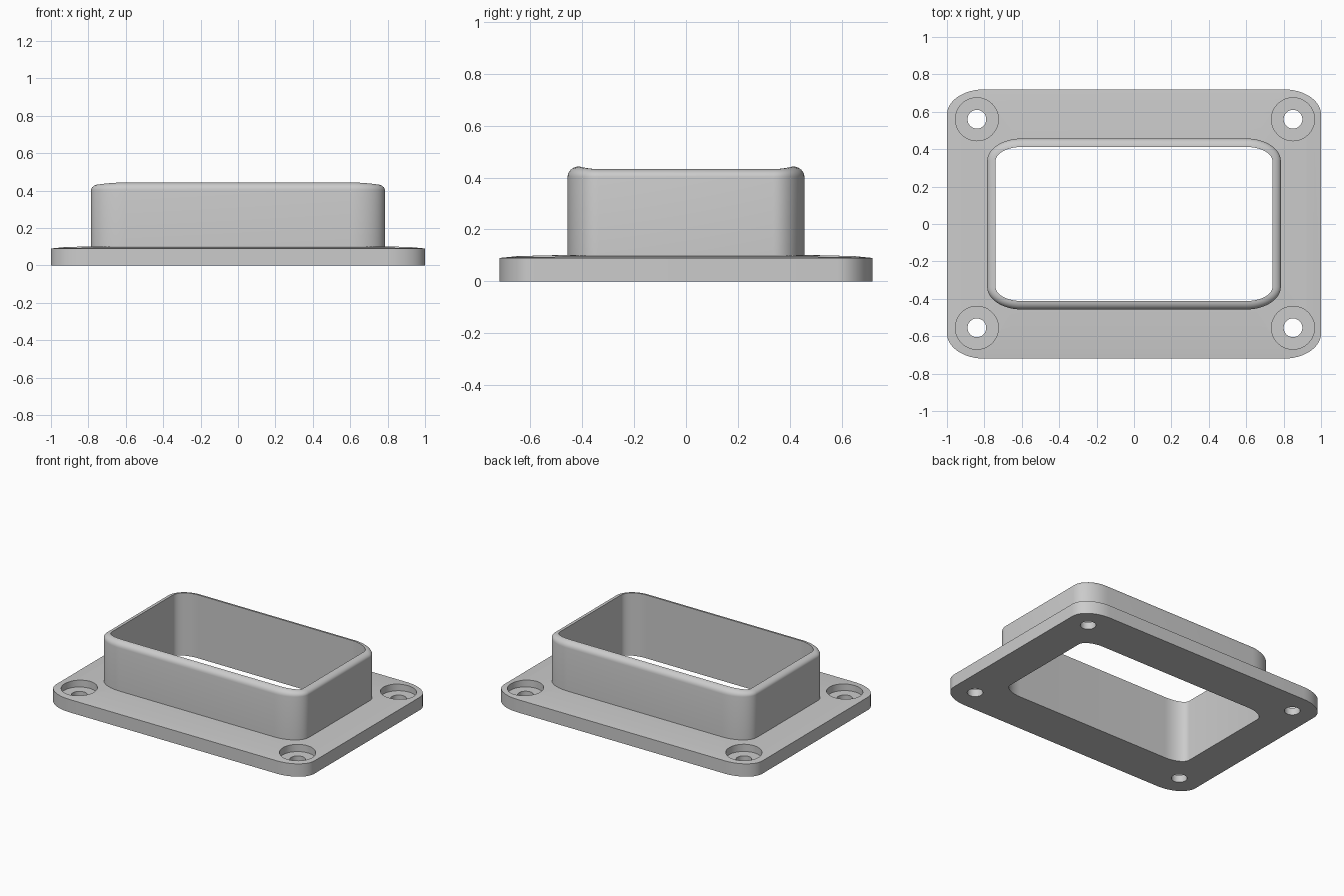
import bpy, bmesh, math

if "Cube" in bpy.data.objects:
    bpy.data.objects.remove(bpy.data.objects["Cube"])

SEG = 12  # steps per rounded corner


def ring(bm, hx, hy, rx, ry, z, side_drop=0.0):
    """Rounded rectangle loop; side_drop lowers the short sides slightly."""
    verts = []
    for k in range(4):
        sx = 1 if k in (0, 3) else -1
        sy = 1 if k < 2 else -1
        for i in range(SEG + 1):
            a = math.pi / 2 * (k + i / SEG)
            c, s = math.cos(a), math.sin(a)
            verts.append(bm.verts.new((sx * (hx - rx) + rx * c,
                                       sy * (hy - ry) + ry * s,
                                       z - side_drop * c * c)))
    return verts


def cylinder_cutter(name, x, y, r, z0, z1):
    bpy.ops.mesh.primitive_cylinder_add(vertices=48, radius=r, depth=z1 - z0,
                                        location=(x, y, (z0 + z1) / 2))
    ob = bpy.context.object
    ob.name = name
    return ob


# Flange and collar: one closed loft, outside up, over the rim, down the inside
bm = bmesh.new()
rings = [ring(bm, 1.0, 0.72, 0.20, 0.135, 0.0),
         ring(bm, 1.0, 0.72, 0.20, 0.135, 0.09),
         ring(bm, 0.93, 0.65, 0.195, 0.13, 0.097),
         ring(bm, 0.785, 0.457, 0.185, 0.12, 0.102)]
W, H = 0.045, 0.04
for i in range(7):
    a = math.pi / 2 * i / 6
    d = W * (1 - math.cos(a))
    rings.append(ring(bm, 0.785 - d, 0.457 - d, 0.185 - d, 0.12 - d,
                      0.403 + H * math.sin(a), 0.01 * math.sin(a)))
rings.append(ring(bm, 0.74, 0.412, 0.14, 0.075, 0.0))
n = len(rings[0])
for a, b in zip(rings, rings[1:] + rings[:1]):
    for i in range(n):
        j = (i + 1) % n
        bm.faces.new((a[i], a[j], b[j], b[i]))
bmesh.ops.recalc_face_normals(bm, faces=bm.faces)
me = bpy.data.meshes.new("flanged_collar")
bm.to_mesh(me)
bm.free()
body = bpy.data.objects.new("flanged_collar", me)
bpy.context.collection.objects.link(body)

# Counterbored screw holes in the four corners
cutters = []
for x in (-0.84, 0.85):
    for y in (-0.555, 0.56):
        cutters.append(cylinder_cutter("screw_hole_cutter", x, y, 0.05, -0.1, 0.3))
        cutters.append(cylinder_cutter("counterbore_cutter", x, y, 0.115, 0.05, 0.3))
for ob in cutters:
    mod = body.modifiers.new("cut", 'BOOLEAN')
    mod.operation = 'DIFFERENCE'
    mod.solver = 'EXACT'
    mod.object = ob
bpy.ops.object.select_all(action='DESELECT')
body.select_set(True)
bpy.context.view_layer.objects.active = body
for mod in list(body.modifiers):
    bpy.ops.object.modifier_apply(modifier=mod.name)
for ob in cutters:
    bpy.data.objects.remove(ob, do_unlink=True)
bpy.ops.object.shade_smooth_by_angle(angle=math.radians(30))
